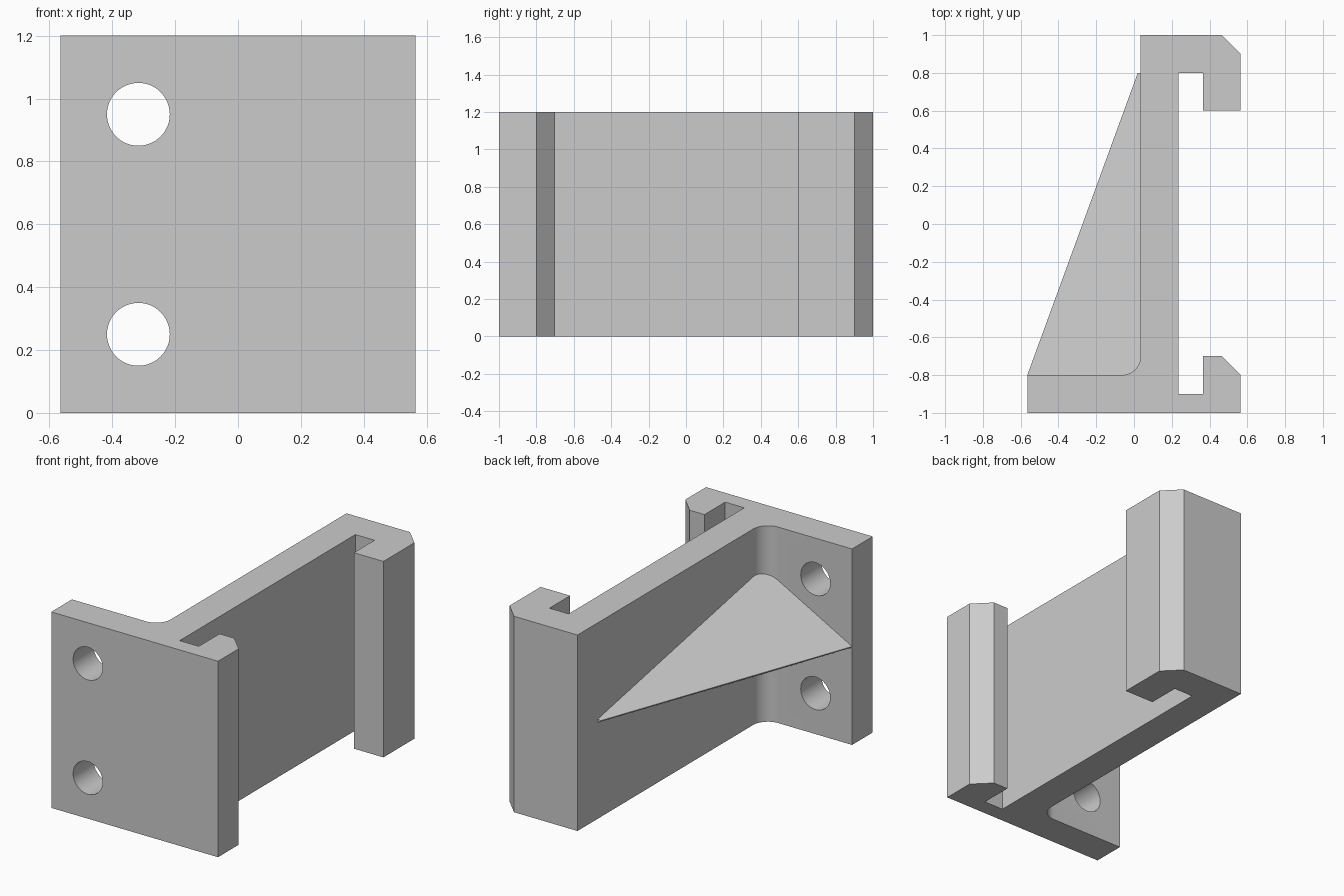
import bpy, bmesh, math
from mathutils import Matrix, Vector

cube = bpy.data.objects.get("Cube")
if cube:
    bpy.data.objects.remove(cube, do_unlink=True)

HEIGHT = 1.2
HALF = 0.565      # half width in x
WALL = 0.035      # outer face of the web
FILLET = 0.1

grey = bpy.data.materials.new("plain grey")
grey.use_nodes = True
colour = (0.6, 0.6, 0.6, 1)
grey.diffuse_color = colour
grey.node_tree.nodes["Principled BSDF"].inputs["Base Color"].default_value = colour


def add_object(name, bm):
    bmesh.ops.recalc_face_normals(bm, faces=bm.faces)
    mesh = bpy.data.meshes.new(name)
    bm.to_mesh(mesh)
    bm.free()
    obj = bpy.data.objects.new(name, mesh)
    bpy.context.collection.objects.link(obj)
    mesh.materials.append(grey)
    return obj


def extrude_profile(name, points, z0, z1):
    bm = bmesh.new()
    face = bm.faces.new([bm.verts.new((x, y, z0)) for x, y in points])
    result = bmesh.ops.extrude_face_region(bm, geom=[face], use_keep_orig=True)
    top = [v for v in result["geom"] if isinstance(v, bmesh.types.BMVert)]
    bmesh.ops.translate(bm, verts=top, vec=Vector((0, 0, z1 - z0)))
    return add_object(name, bm)


# Bracket body: flange, web and two hooked lips in one profile
front_hook = [(HALF, -1), (HALF, -0.8), (HALF - 0.1, -0.7), (0.365, -0.7),
              (0.365, -0.9), (0.235, -0.9)]
back_hook = [(0.235, 0.8), (0.365, 0.8), (0.365, 0.6), (HALF, 0.6),
             (HALF, 0.9), (HALF - 0.1, 1), (WALL, 1)]
steps = 12
fillet = []
for i in range(steps + 1):
    a = -math.pi / 2 * i / steps
    fillet.append((WALL - FILLET + FILLET * math.cos(a),
                   -0.8 + FILLET + FILLET * math.sin(a)))
profile = [(-HALF, -1)] + front_hook + back_hook + fillet + [(-HALF, -0.8)]
body = extrude_profile("bracket_body", profile, 0, HEIGHT)

# Screw holes through the flange
bm = bmesh.new()
for z in (0.25, 0.95):
    bmesh.ops.create_cone(
        bm, cap_ends=True, segments=48, radius1=0.1, radius2=0.1, depth=0.4,
        matrix=Matrix.Translation((-0.317, -0.9, z)) @ Matrix.Rotation(math.pi / 2, 4, "X"))
cutter = add_object("hole_cutter", bm)
cutter.hide_render = True
cut = body.modifiers.new("screw_holes", "BOOLEAN")
cut.operation = "DIFFERENCE"
cut.solver = "EXACT"
cut.object = cutter
bpy.ops.object.select_all(action="DESELECT")
bpy.context.view_layer.objects.active = body
body.select_set(True)
bpy.ops.object.modifier_apply(modifier=cut.name)
bpy.data.objects.remove(cutter, do_unlink=True)
bpy.ops.object.shade_smooth_by_angle(angle=math.radians(30))

# Corner gusset: a thin slanted edge at mid height, thickening evenly
# above and below towards the inside corner; its root is sunk in the body
edge_start, edge_end = Vector((-HALF, -0.8)), Vector((0.02, 0.8))
along = (edge_end - edge_start).normalized()
inward = Vector((along.y, -along.x))
root = [(0.1, -0.9), (0.1, 0.8)]
gusset = extrude_profile("corner_gusset", [edge_start, *root, edge_end], -1, 1)
for v in gusset.data.vertices:
    depth = (v.co.xy - edge_start).dot(inward)
    v.co.z = HEIGHT / 2 + v.co.z * (0.003 + 0.575 * depth)
